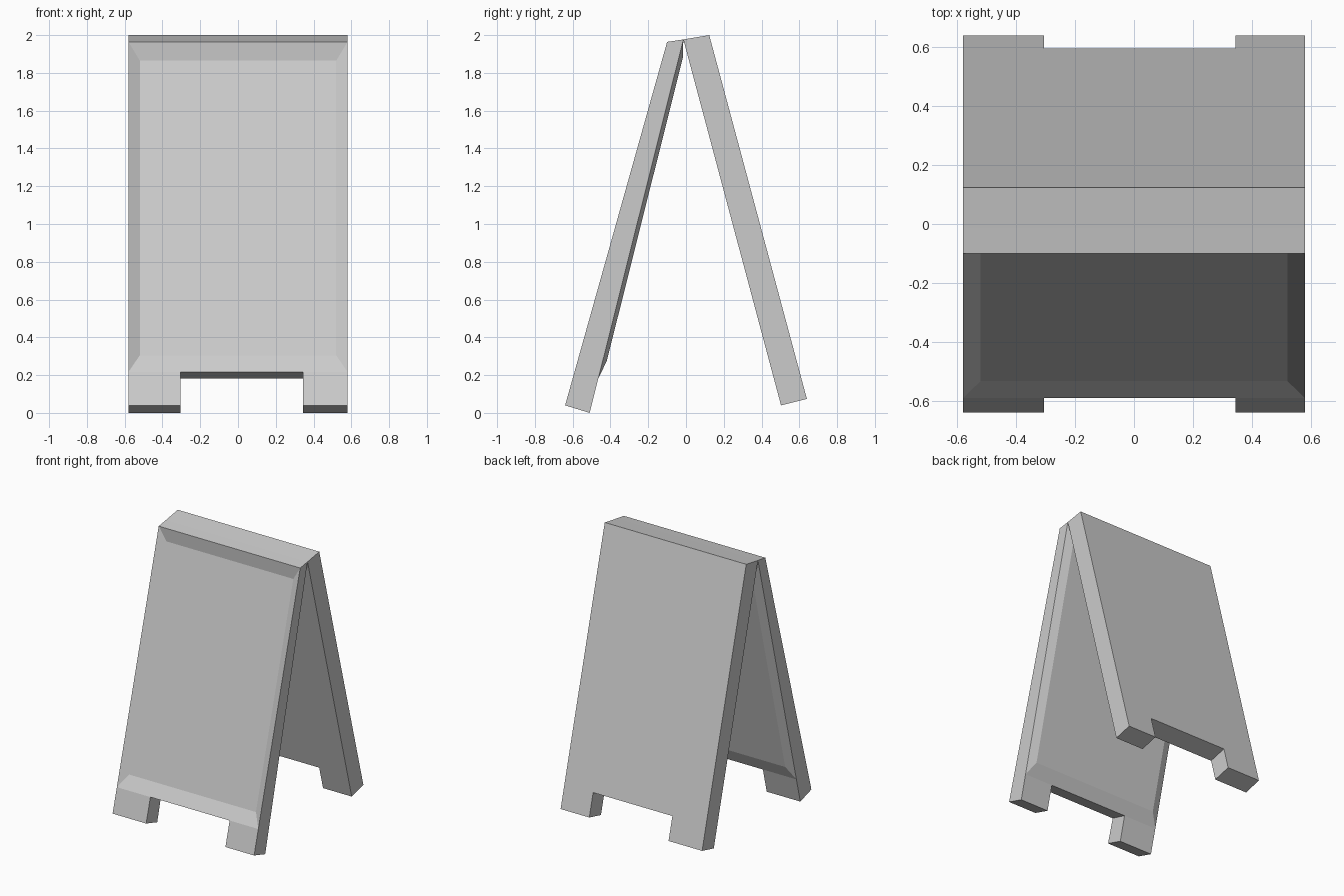
import bpy, bmesh
from mathutils import Vector

if "Cube" in bpy.data.objects:
    bpy.data.objects.remove(bpy.data.objects["Cube"])

W = 0.58                     # half width of the board
NOTCH = (-0.305, 0.345)      # foot cut-out in x
INSET_X, INSET_T = 0.52, (0.142, 0.953)


def board(name, outer, inner, notch_t, push=None):
    """Leaning board between two side-profile lines ((y, z) bottom, (y, z) top).
    push = (outer, inner) offsets of the pressed centre panel."""
    bm = bmesh.new()
    xs = (-W, NOTCH[0], NOTCH[1], W)

    def point(line, x, t):
        a, b = Vector((x, *line[0])), Vector((x, *line[1]))
        return a.lerp(b, t)

    along = point(outer, 0, 1) - point(outer, 0, 0)
    normal = Vector((0, along.z, -along.y)).normalized()

    loops = []
    for k, line in enumerate((outer, inner)):
        f = [bm.verts.new(point(line, x, 0)) for x in xs]
        n = [bm.verts.new(point(line, x, notch_t)) for x in xs]
        t = [bm.verts.new(point(line, x, 1)) for x in (-W, W)]
        # feet
        bm.faces.new((f[0], f[1], n[1], n[0]))
        bm.faces.new((f[2], f[3], n[3], n[2]))
        # main panel, plain or pressed with sloping borders
        if push:
            lo, hi = INSET_T
            p = [bm.verts.new(point(line, x, s) + normal * push[k])
                 for x, s in ((-INSET_X, lo), (INSET_X, lo), (INSET_X, hi), (-INSET_X, hi))]
            bm.faces.new(p)
            bm.faces.new((*n, p[1], p[0]))
            bm.faces.new((n[3], t[1], p[2], p[1]))
            bm.faces.new((t[1], t[0], p[3], p[2]))
            bm.faces.new((t[0], n[0], p[0], p[3]))
        else:
            bm.faces.new((*n, t[1], t[0]))
        loops.append((f[0], f[1], n[1], n[2], f[2], f[3], n[3], t[1], t[0], n[0]))

    # edge walls
    a, b = loops
    for i in range(len(a)):
        j = (i + 1) % len(a)
        bm.faces.new((a[i], a[j], b[j], b[i]))

    bmesh.ops.recalc_face_normals(bm, faces=bm.faces)
    mesh = bpy.data.meshes.new(name)
    bm.to_mesh(mesh)
    bm.free()
    obj = bpy.data.objects.new(name, mesh)
    bpy.context.collection.objects.link(obj)
    return obj


ridge = (-0.014, 1.977)      # shared line where the boards meet

# front board: tapered, with pressed display panel
board("front_board", ((-0.64, 0.04), (-0.10, 1.964)), ((-0.51, 0.0), ridge),
      0.092, push=(0.032, 0.021))

# back board: plain slab
board("back_board", ((0.64, 0.074), (0.123, 2.0)), ((0.503, 0.04), ridge), 0.087)
